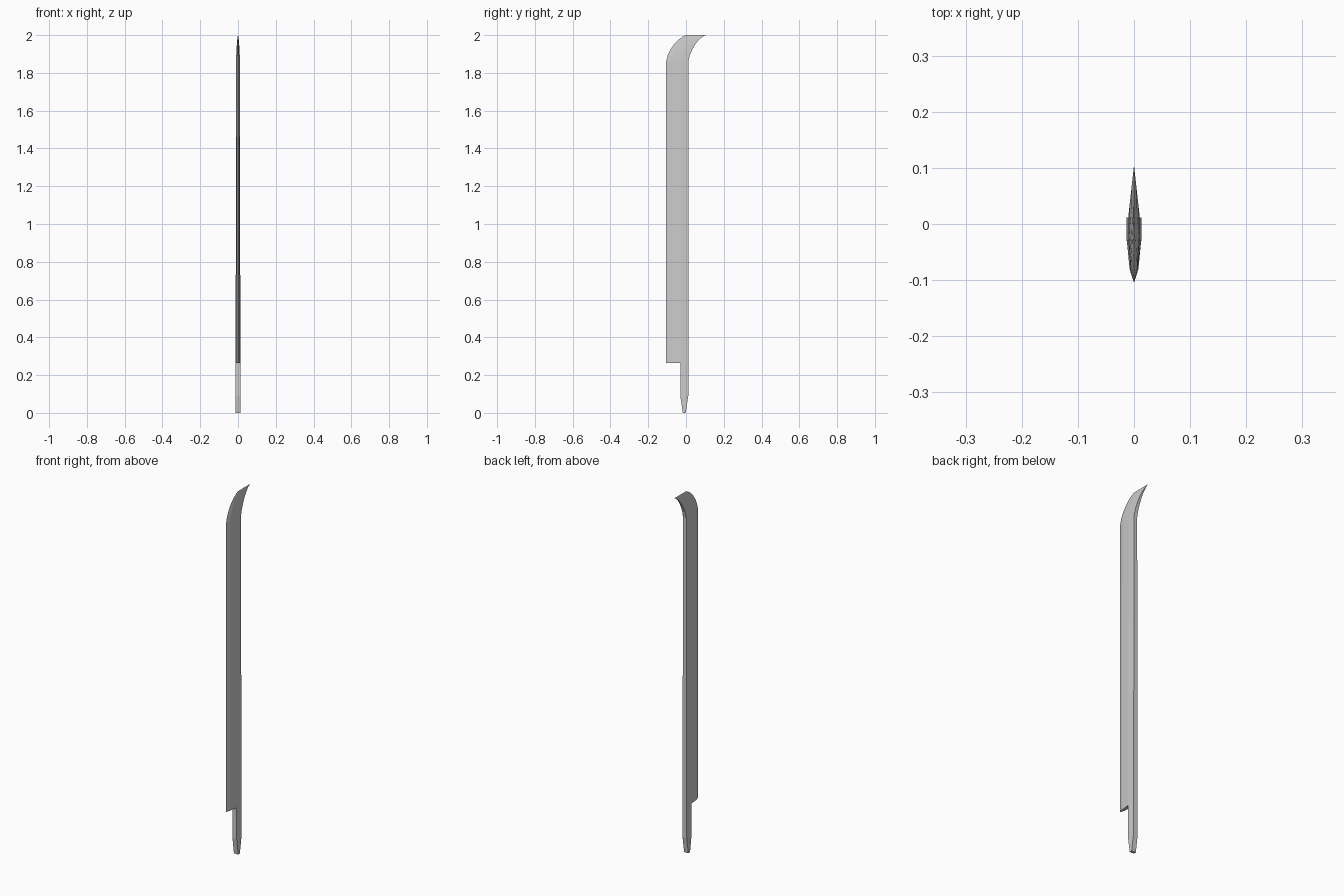
import bpy, bmesh

if "Cube" in bpy.data.objects:
    bpy.data.objects.remove(bpy.data.objects["Cube"])


def loft(name, rows, closing_faces):
    """Skin equal-length rings of points, then add faces picked as (row, indices)."""
    bm = bmesh.new()
    rings = [[bm.verts.new(p) for p in row] for row in rows]
    n = len(rings[0])
    for a, b in zip(rings, rings[1:]):
        for i in range(n):
            j = (i + 1) % n
            bm.faces.new((a[i], a[j], b[j], b[i]))
    for row, indices in closing_faces:
        bm.faces.new([rings[row][i] for i in indices])
    bmesh.ops.remove_doubles(bm, verts=bm.verts, dist=0.0001)
    bmesh.ops.recalc_face_normals(bm, faces=bm.faces)
    mesh = bpy.data.meshes.new(name)
    bm.to_mesh(mesh)
    bm.free()
    obj = bpy.data.objects.new(name, mesh)
    bpy.context.collection.objects.link(obj)
    return obj


def blade_ring(z, edge, spine, w):
    """Flat spine, parallel flats, shallow taper, then the sharp bevel."""
    right = [(w * k, spine + (edge - spine) * t, z)
             for t, k in ((0, 1), (0.36, 1), (0.79, 0.62))]
    left = [(-x, y, z) for x, y, z in reversed(right)]
    return right + [(0, edge, z)] + left


def tang_ring(z, y0, y1, w):
    return [(w, y1, z), (w, y0, z), (-w, y0, z), (-w, y1, z)]


# Blade: height, cutting edge y, spine y, half thickness
blade_sections = [
    (0.265, -0.105, 0.012, 0.0127),
    (1.86, -0.105, 0.012, 0.010),
    (1.893, -0.097, 0.020, 0.0094),
    (1.923, -0.083, 0.033, 0.0080),
    (1.951, -0.064, 0.049, 0.0062),
    (1.975, -0.041, 0.068, 0.0041),
    (1.991, -0.018, 0.087, 0.0020),
    (2.0, 0.0, 0.105, 0.0),
]
# The bottom step is capped only outside the tang
loft("blade", [blade_ring(*s) for s in blade_sections], [(0, (1, 2, 3, 4, 5))])

# Tang: narrow grip end tapering to a blunt foot
tang_sections = [
    (0.0, -0.017, -0.002, 0.013),
    (0.09, -0.030, 0.012, 0.013),
    (0.265, -0.030, 0.012, 0.0127),
]
loft("tang", [tang_ring(*s) for s in tang_sections], [(0, (0, 1, 2, 3))])
